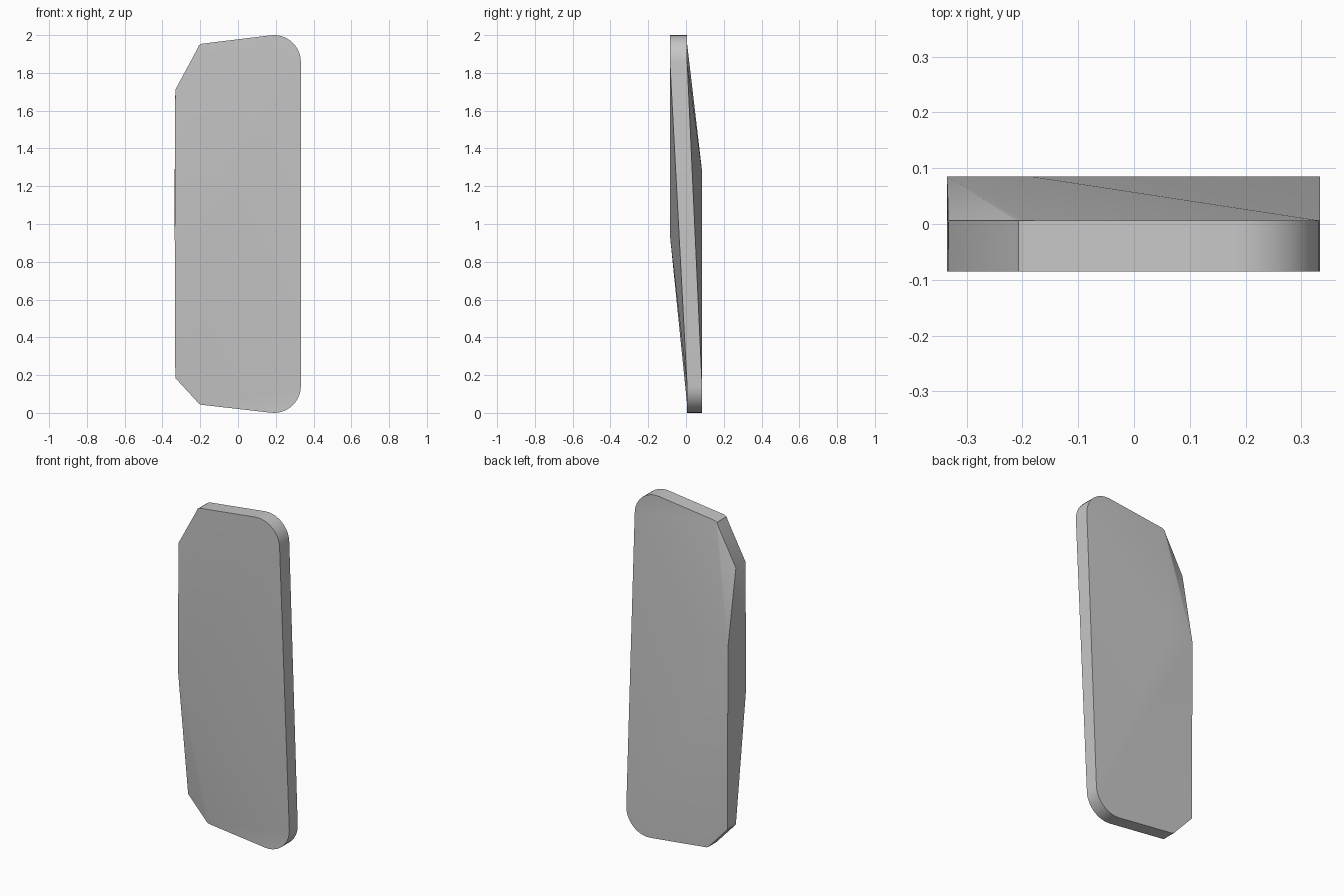
import bpy, bmesh
from math import cos, sin, radians

if "Cube" in bpy.data.objects:
    bpy.data.objects.remove(bpy.data.objects["Cube"], do_unlink=True)

STEPS = 10
OUT, MID = 0.085, 0.006          # outer and inner face depths


def arc(cx, cz, r, start, end):
    """Points of a rounded corner in the x-z plane."""
    angles = [radians(start + (end - start) * i / STEPS) for i in range(STEPS + 1)]
    return [(cx + r * cos(a), cz + r * sin(a)) for a in angles]


# Lower and upper outlines, from the chamfered side to the rounded side;
# the chamfer ends in a small three-point bevel
lower = [(-0.332, 0.185), (-0.216, 0.059), (-0.206, 0.048), (-0.194, 0.043)]
lower += arc(0.19, 0.143, 0.143, 263, 360)
upper = [(-0.332, 1.71), (-0.213, 1.931), (-0.207, 1.946), (-0.194, 1.954)]
upper += arc(0.19, 1.857, 0.143, 97, 0)
BEVEL_END = 3

bm = bmesh.new()


def row(points, y):
    return [bm.verts.new((x, y, z)) for x, z in points]


def skin(flat, sloped, y, z_edge, z_inner):
    """Broad face: a flat plateau that folds down to the receding end."""
    edge = bm.verts.new((-0.335, y, z_edge))
    inner = bm.verts.new((-0.184, y, z_inner))
    bm.faces.new(flat + [inner, edge])
    bm.faces.new(sloped[BEVEL_END:])
    for a, b in zip(sloped[:BEVEL_END], sloped[1:]):
        bm.faces.new((a, b, edge))
    bm.faces.new((edge, inner, sloped[BEVEL_END]))
    bm.faces.new((inner, sloped[-1], sloped[BEVEL_END]))
    bm.faces.new((inner, flat[-1], sloped[-1]))
    return edge


# Broad faces, folded at opposite ends
front_low, front_up = row(lower, MID), row(upper, -OUT)
back_low, back_up = row(lower, OUT), row(upper, MID)
front_peak = skin(front_up, front_low, -OUT, 0.95, 0.94)
back_peak = skin(back_low, back_up, OUT, 1.27, 1.28)

# Rim around the ends, the long rounded side and the chamfered side
for f, b in ((front_low, back_low), (front_up, back_up)):
    for i in range(len(f) - 1):
        bm.faces.new((f[i], f[i + 1], b[i + 1], b[i]))
bm.faces.new((front_low[-1], front_up[-1], back_up[-1], back_low[-1]))
bm.faces.new((front_up[0], back_up[0], back_peak, front_peak))
bm.faces.new((front_peak, back_peak, back_low[0], front_low[0]))

bmesh.ops.recalc_face_normals(bm, faces=bm.faces)
mesh = bpy.data.meshes.new("folded_panel")
bm.to_mesh(mesh)
bm.free()
panel = bpy.data.objects.new("folded_panel", mesh)
bpy.context.collection.objects.link(panel)

# Plain grey
grey = bpy.data.materials.new("light_grey")
grey.use_nodes = True
colour = (0.57, 0.57, 0.57, 1)
grey.diffuse_color = colour
grey.node_tree.nodes["Principled BSDF"].inputs["Base Color"].default_value = colour
mesh.materials.append(grey)

# Smooth shading with sharp rim edges
bpy.context.view_layer.objects.active = panel
panel.select_set(True)
bpy.ops.object.shade_smooth_by_angle(angle=radians(30))
